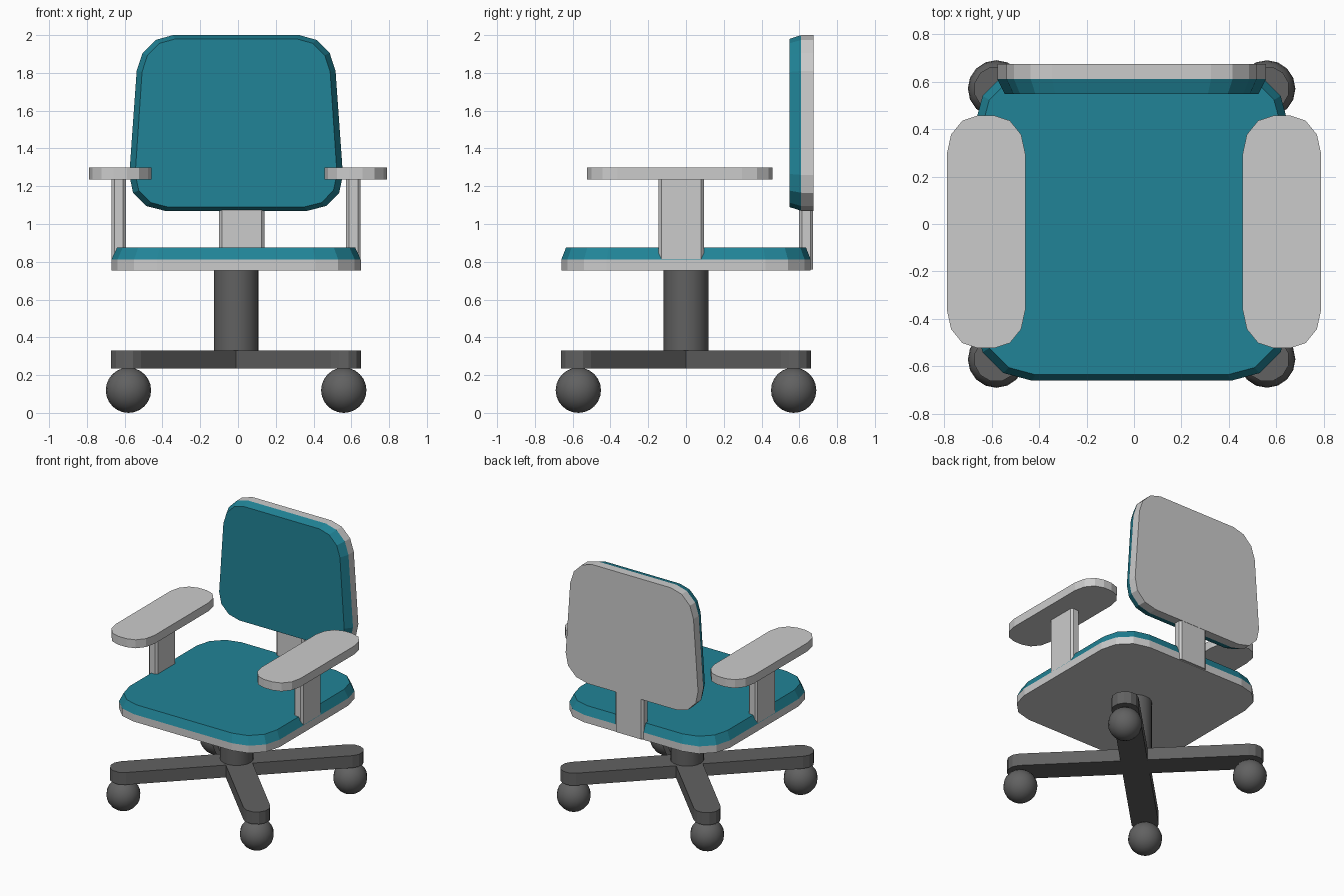
import bpy, bmesh, math
from mathutils import Vector, Matrix

if "Cube" in bpy.data.objects:
    bpy.data.objects.remove(bpy.data.objects["Cube"])

CX = -0.01  # slight sideways offset of everything except the arm pads

teal = bpy.data.materials.new("teal_fabric")
teal.diffuse_color = (0.015, 0.23, 0.31, 1)
teal.use_nodes = True
teal.node_tree.nodes["Principled BSDF"].inputs["Base Color"].default_value = teal.diffuse_color
dark = bpy.data.materials.new("dark_plastic")
dark.diffuse_color = (0.12, 0.12, 0.12, 1)
dark.use_nodes = True
dark.node_tree.nodes["Principled BSDF"].inputs["Base Color"].default_value = dark.diffuse_color


def rounded(hx, hy, rx, ry, n):
    """Rounded rectangle outline with n segments per corner."""
    pts = []
    for q, (sx, sy) in enumerate([(1, 1), (-1, 1), (-1, -1), (1, -1)]):
        for i in range(n + 1):
            a = math.radians(90) * (q + i / n)
            pts.append((sx * (hx - rx) + rx * math.cos(a),
                        sy * (hy - ry) + ry * math.sin(a)))
    return pts


def loft(name, rings, mat=None):
    """Closed solid through rings of 3D points."""
    bm = bmesh.new()
    loops = [[bm.verts.new(p) for p in ring] for ring in rings]
    bm.faces.new(loops[0])
    bm.faces.new(loops[-1])
    for a, b in zip(loops, loops[1:]):
        for i in range(len(a)):
            j = (i + 1) % len(a)
            bm.faces.new((a[i], a[j], b[j], b[i]))
    bmesh.ops.recalc_face_normals(bm, faces=bm.faces)
    me = bpy.data.meshes.new(name)
    bm.to_mesh(me)
    bm.free()
    ob = bpy.data.objects.new(name, me)
    bpy.context.collection.objects.link(ob)
    if mat:
        me.materials.append(mat)
    return ob


def flat(outline, z, cx=CX, cy=0.0):
    return [(x + cx, y + cy, z) for x, y in outline]


def upright(outline, y, zc=1.535, taper=0.13):
    return [(CX + x * (1 - taper * z), y, zc + z) for x, z in outline]


def smooth(ob, mat):
    ob.data.materials.append(mat)
    bpy.ops.object.shade_smooth_by_angle(angle=math.radians(40))


# Seat shell and cushion
seat_out = rounded(0.66, 0.66, 0.24, 0.24, 3)
seat_in = rounded(0.63, 0.635, 0.225, 0.225, 3)
loft("seat_shell", [flat(seat_out, 0.755), flat(seat_out, 0.812)])
loft("seat_cushion", [flat(seat_out, 0.812), flat(seat_in, 0.876)], teal)

# Backrest shell and cushion
back_out = rounded(0.546, 0.465, 0.19, 0.19, 3)
back_in = rounded(0.516, 0.445, 0.175, 0.175, 3)
loft("back_shell", [upright(back_out, 0.675), upright(back_out, 0.61)])
loft("back_cushion", [upright(back_out, 0.61), upright(back_in, 0.547)], teal)

# Backrest post
post = rounded(0.12, 0.037, 0.015, 0.015, 1)
loft("back_post", [flat(post, 0.76, 0.02, 0.636), flat(post, 1.12, 0.02, 0.636)])

# Arm posts and arm pads
arm_post = rounded(0.038, 0.12, 0.015, 0.015, 1)
pad = rounded(0.165, 0.49, 0.13, 0.16, 3)
for side, s in (("left", -1), ("right", 1)):
    px = CX + s * 0.621
    loft(side + "_arm_post", [flat(arm_post, 0.757, px, -0.025),
                              flat(arm_post, 1.24, px, -0.025)])
    loft(side + "_arm_pad", [flat(pad, z, s * 0.623, -0.033) for z in (1.235, 1.3)])

# Cross-shaped base with rounded tips
R, REACH = 0.095, 0.57
cross = []
for k in range(4):
    rot = Matrix.Rotation(math.radians(45 + 90 * k), 2)
    arm = [(REACH * math.sqrt(2) + R * math.cos(a), R * math.sin(a))
           for a in (math.radians(-90 + 30 * i) for i in range(7))]
    arm.append((R, R))
    cross += [tuple(rot @ Vector(p)) for p in arm]
loft("base", [flat(cross, 0.235), flat(cross, 0.33)], dark)

# Central column
bpy.ops.mesh.primitive_cylinder_add(vertices=20, radius=0.118, depth=0.44,
                                    location=(CX, 0, 0.54))
bpy.context.object.name = "column"
smooth(bpy.context.object, dark)

# Ball casters
for sx in (-1, 1):
    for sy in (-1, 1):
        bpy.ops.mesh.primitive_uv_sphere_add(
            segments=16, ring_count=12, radius=0.12,
            location=(CX + sx * REACH, sy * REACH, 0.12))
        bpy.context.object.name = ("front" if sy < 0 else "back") + \
            ("_left" if sx < 0 else "_right") + "_caster"
        smooth(bpy.context.object, dark)
